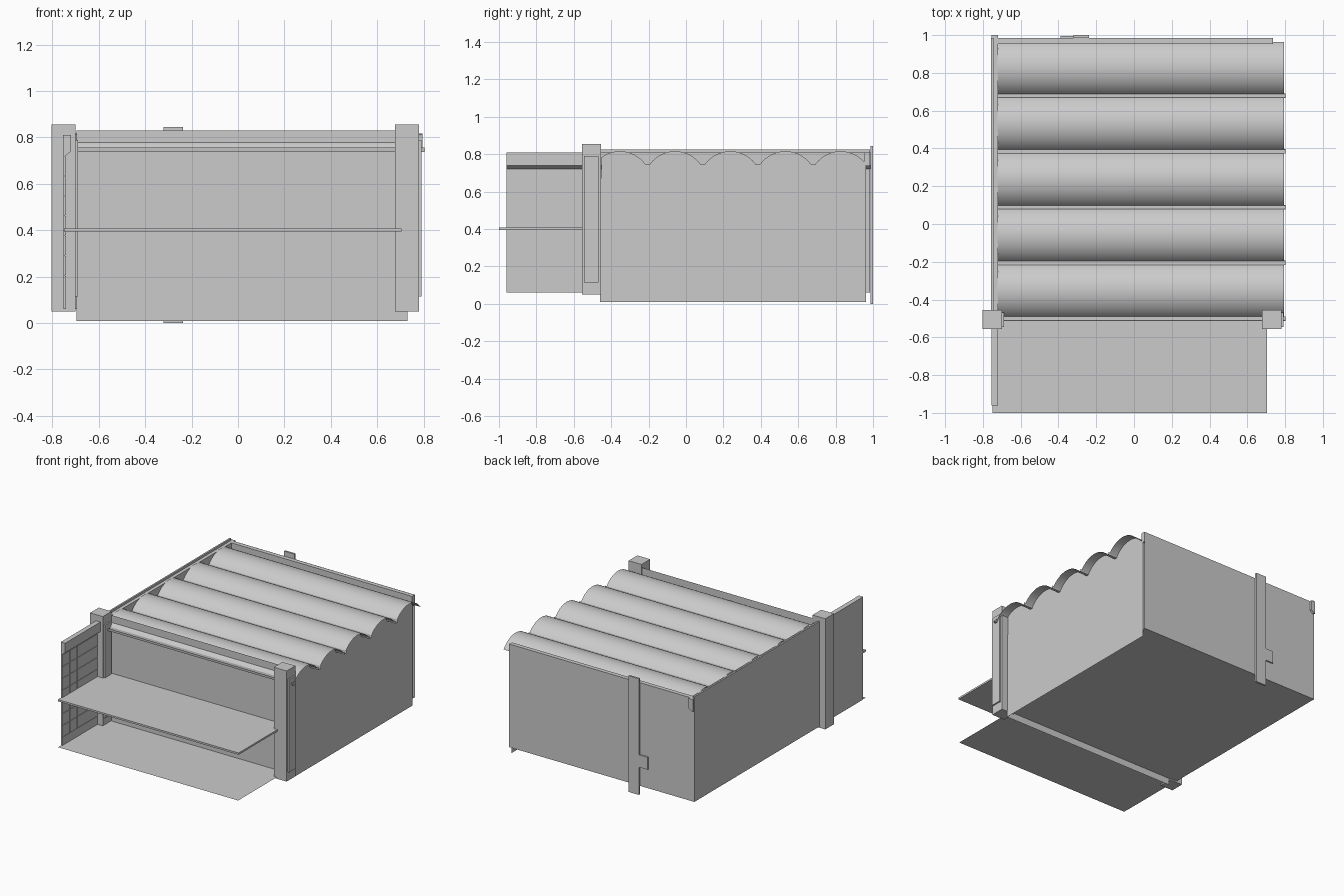
import bpy, math

if "Cube" in bpy.data.objects:
    bpy.data.objects.remove(bpy.data.objects["Cube"])


def mesh_object(name, verts, faces):
    me = bpy.data.meshes.new(name)
    me.from_pydata(verts, [], faces)
    me.update()
    ob = bpy.data.objects.new(name, me)
    bpy.context.collection.objects.link(ob)
    return ob


def prism(name, profile, axis, a, b):
    """Closed 2D profile extruded along x (profile is y,z) or y (profile is x,z)."""
    n = len(profile)
    place = (lambda p, t: (t, p[0], p[1])) if axis == 'x' else (lambda p, t: (p[0], t, p[1]))
    verts = [place(p, t) for t in (a, b) for p in profile]
    faces = [(i, (i + 1) % n, n + (i + 1) % n, n + i) for i in range(n)]
    faces += [tuple(range(n))[::-1], tuple(range(n, 2 * n))]
    if axis == 'y':
        faces = [f[::-1] for f in faces]
    return mesh_object(name, verts, faces)


def box(name, x0, x1, y0, y1, z0, z1):
    return prism(name, [(y0, z0), (y1, z0), (y1, z1), (y0, z1)], 'x', x0, x1)


def sheet(name, profile, x0, x1):
    """Open y,z profile swept along x as a thin sheet."""
    n = len(profile)
    return mesh_object(name, [(x, y, z) for x in (x0, x1) for y, z in profile],
                       [(k, n + k, n + k + 1, k + 1) for k in range(n - 1)])


# Main shell: floor plane, front wall that hangs below it
sheet("floor", [(-0.46, 0.06), (0.985, 0.06)], -0.75, 0.73)
sheet("floor_hatch", [(0.17, 0.057), (0.61, 0.057)], -0.605, -0.24)
sheet("front_wall", [(-0.46, 0.83), (-0.46, 0.01)], -0.695, 0.73)

# Left cladding with narrow seams, and back cladding
for i, (y0, y1) in enumerate([(0.501, 0.985), (0.001, 0.499), (-0.46, -0.001)]):
    box(f"left_panel_{i + 1}", -0.757, -0.745, y0, y1, 0.06, 0.825)
sheet("back_panel", [(0.985, 0.06), (0.985, 0.81)], -0.75, 0.735)
sheet("back_inner_panel", [(0.966, 0.81), (0.966, 0.06)], -0.745, 0.73)

# Top bands with a slanted lower edge
prism("left_top_band", [(-0.755, 0.72), (-0.745, 0.72), (-0.72, 0.74),
                        (-0.72, 0.81), (-0.755, 0.81)], 'y', -0.96, 1.0)
prism("back_top_band", [(0.984, 0.74), (0.984, 0.81), (0.953, 0.81),
                        (0.953, 0.755), (0.966, 0.735)], 'x', -0.72, 0.735)

# Corrugated roof: five arched sheets, each with a flat valley channel
STEP, HALF, RISE, BASE = 0.295, 0.136, 0.07, 0.746
R = (HALF ** 2 + RISE ** 2) / (2 * RISE)
A = math.asin(HALF / R)
wall_top = []
for i in range(5):
    yc = -0.353 + i * STEP
    arc = []
    for k in range(25):
        t = -A + 2 * A * k / 24
        arc.append((yc + R * math.sin(t), BASE + RISE - R + R * math.cos(t)))
    wall_top += arc
    for p in sheet(f"roof_arch_{i + 1}", arc, -0.722, 0.795).data.polygons:
        p.use_smooth = True
    y0 = yc - HALF
    sheet(f"roof_valley_{i + 1}", [(y0 - 0.024, 0.757), (y0 - 0.022, 0.738),
                                   (y0 - 0.002, 0.738), (y0, 0.757)], -0.722, 0.803)

# Right wall closes the roof ends
outline = [(-0.46, 0.01), (0.963, 0.01)] + [p for p in wall_top[::-1] if p[0] > -0.46]
mesh_object("right_wall", [(0.73, y, z) for y, z in outline], [tuple(range(len(outline)))])

# Front posts with a raised plate on the right-hand side of each
for side, x in (("left", -0.803), ("right", 0.677)):
    box(f"{side}_post", x, x + 0.103, -0.555, -0.455, 0.05, 0.855)
    box(f"{side}_post_plate", x + 0.103, x + 0.114, -0.545, -0.468, 0.115, 0.79)

# Porch: low deck, shelf and tiled side screen
sheet("porch_deck", [(-0.998, 0.06), (-0.46, 0.06)], -0.75, 0.70)
box("porch_shelf", -0.75, 0.705, -1.0, -0.46, 0.395, 0.408)
box("screen_back", -0.752, -0.746, -0.96, -0.55, 0.06, 0.725)
for r in range(7):
    for c in range(5):
        y, z = -0.96 + c * 0.085, 0.12 + r * 0.0857
        box(f"screen_tile_{r + 1}_{c + 1}", -0.746, -0.742, y + 0.002,
            min(y + 0.083, -0.555), z + 0.002, z + 0.0837)
box("screen_bottom_rail", -0.746, -0.742, -0.96, -0.55, 0.06, 0.12)

# Plank on the back with a small side tab
box("back_plank", -0.32, -0.237, 0.986, 1.0, 0.0, 0.845)
box("back_plank_tab", -0.388, -0.32, 0.986, 0.996, 0.2, 0.29)
